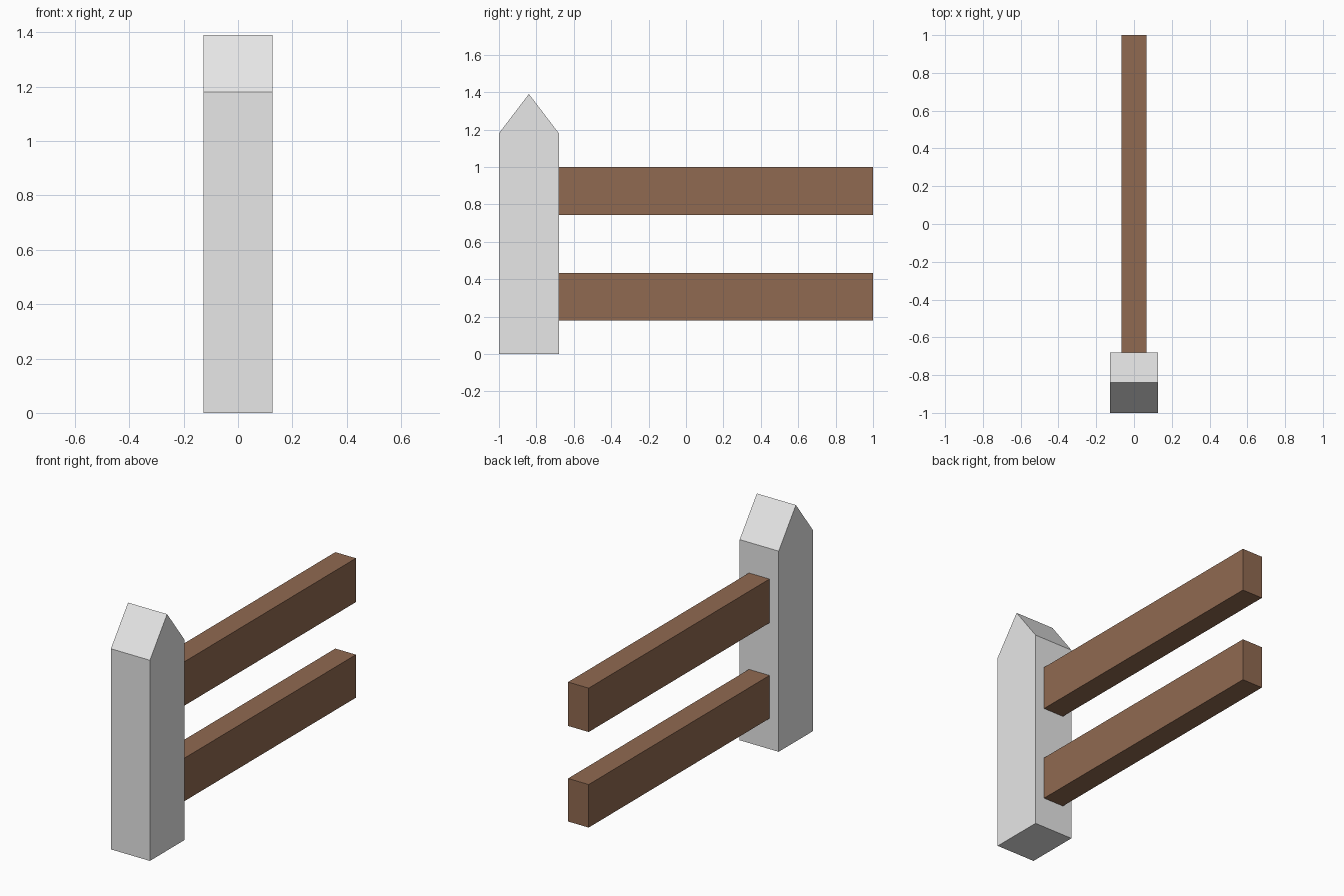
import bpy
import bmesh

cube = bpy.data.objects.get("Cube")
if cube:
    bpy.data.objects.remove(cube, do_unlink=True)


def material(name, color):
    mat = bpy.data.materials.new(name)
    mat.use_nodes = True
    mat.diffuse_color = color
    mat.node_tree.nodes["Principled BSDF"].inputs["Base Color"].default_value = color
    return mat


def extruded(name, profile, half_width, mat):
    """Extrude a (y, z) side profile across x, centred on x = 0."""
    bm = bmesh.new()
    face = bm.faces.new([bm.verts.new((-half_width, y, z)) for y, z in profile])
    side = bmesh.ops.extrude_face_region(bm, geom=[face])["geom"]
    moved = [v for v in side if isinstance(v, bmesh.types.BMVert)]
    bmesh.ops.translate(bm, verts=moved, vec=(2 * half_width, 0, 0))
    bmesh.ops.recalc_face_normals(bm, faces=bm.faces)
    mesh = bpy.data.meshes.new(name)
    bm.to_mesh(mesh)
    bm.free()
    mesh.materials.append(mat)
    obj = bpy.data.objects.new(name, mesh)
    bpy.context.collection.objects.link(obj)
    return obj


stone = material("light grey", (0.8, 0.8, 0.8, 1))
wood = material("brown wood", (0.28, 0.143, 0.082, 1))

FRONT, BACK, POST_BACK = -1.0, 1.0, -0.68

# Post with a ridged top
ridge = (FRONT + POST_BACK) / 2
extruded("post", [(FRONT, 0), (POST_BACK, 0), (POST_BACK, 1.18),
                  (ridge, 1.39), (FRONT, 1.18)], 0.127, stone)

# Two rails running back from the post
for name, low, high in (("lower_rail", 0.18, 0.433), ("upper_rail", 0.742, 1.0)):
    extruded(name, [(POST_BACK, low), (BACK, low), (BACK, high),
                    (POST_BACK, high)], 0.067, wood)
